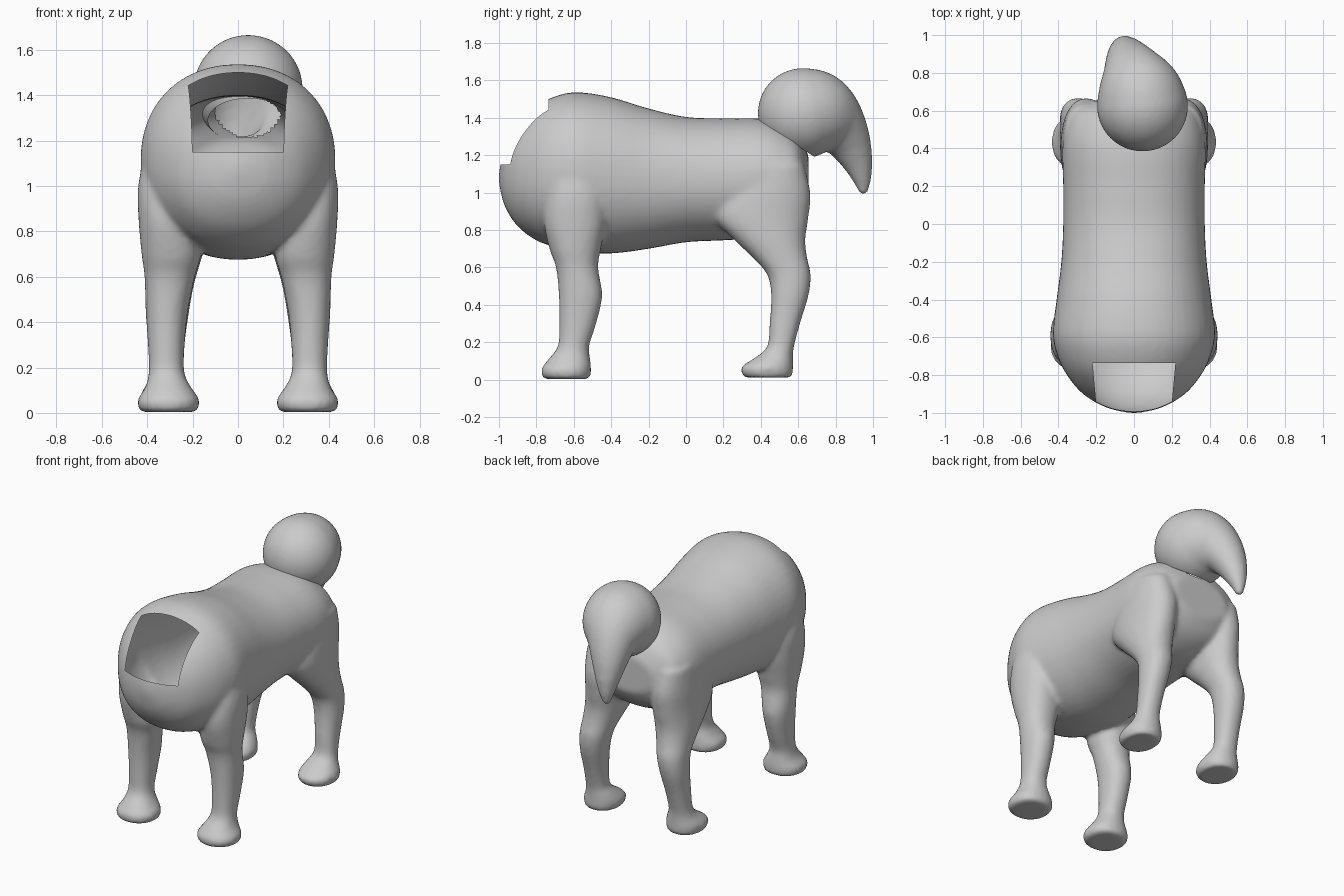
import bpy, bmesh, math
from mathutils import Vector

if "Cube" in bpy.data.objects:
    bpy.data.objects.remove(bpy.data.objects["Cube"])


def spline(rows, n):
    # Smoothly resample rows of numbers (Catmull-Rom)
    out = []
    for i in range(len(rows) - 1):
        p = [Vector(rows[max(0, min(len(rows) - 1, i + k))]) for k in (-1, 0, 1, 2)]
        for j in range(n):
            t = j / n
            out.append(0.5 * (2 * p[1] + (p[2] - p[0]) * t
                       + (2 * p[0] - 5 * p[1] + 4 * p[2] - p[3]) * t * t
                       + (3 * p[1] - p[0] - 3 * p[2] + p[3]) * t ** 3))
    return out + [Vector(rows[-1])]


def loft(bm, rows, place, power=2.0, seg=48):
    # Rows: position, min/max of the first axis, min/max of the second axis
    rings = []
    for h, a0, a1, b0, b1 in spline(rows, 5):
        ring = []
        for k in range(seg):
            c, s = math.cos(math.tau * k / seg), math.sin(math.tau * k / seg)
            c = math.copysign(abs(c) ** (2 / power), c)
            s = math.copysign(abs(s) ** (2 / power), s)
            ring.append(bm.verts.new(place(h, (a0 + a1 + (a1 - a0) * c) / 2,
                                           (b0 + b1 + (b1 - b0) * s) / 2)))
        rings.append(ring)
    for r, q in zip(rings, rings[1:]):
        for k in range(seg):
            bm.faces.new((r[k], r[(k + 1) % seg], q[(k + 1) % seg], q[k]))
    bm.faces.new(rings[0])
    bm.faces.new(rings[-1])


def fuse(name, bm, voxel, smooth):
    # Merge overlapping volumes into one smooth skin
    bmesh.ops.recalc_face_normals(bm, faces=bm.faces)
    me = bpy.data.meshes.new(name)
    bm.to_mesh(me)
    bm.free()
    ob = bpy.data.objects.new(name, me)
    bpy.context.collection.objects.link(ob)
    bpy.context.view_layer.objects.active = ob
    m = ob.modifiers.new("fuse", 'REMESH')
    m.mode = 'VOXEL'
    m.voxel_size = voxel
    s = ob.modifiers.new("soften", 'SMOOTH')
    s.factor = 0.5
    s.iterations = smooth
    for mod in ("fuse", "soften"):
        bpy.ops.object.modifier_apply(modifier=mod)
    return ob


def cut(ob, planes, inside):
    # Slice along planes, then delete the faces in the given region
    bm = bmesh.new()
    bm.from_mesh(ob.data)
    for co, no in planes:
        bmesh.ops.bisect_plane(bm, geom=bm.verts[:] + bm.edges[:] + bm.faces[:],
                               plane_co=co, plane_no=no, dist=1e-5)
    dead = [f for f in bm.faces if inside(f.calc_center_median())]
    bmesh.ops.delete(bm, geom=dead, context='FACES')
    for f in bm.faces:
        f.smooth = True
    bm.to_mesh(ob.data)
    bm.free()


# Torso: y, x range, z range
bm = bmesh.new()
torso = [(y, -w, w, b, t) for y, w, b, t in [
    (-1.0, .03, 1.05, 1.11), (-.97, .15, .93, 1.23), (-.9, .27, .82, 1.35),
    (-.8, .355, .745, 1.46), (-.7, .405, .71, 1.515), (-.58, .43, .685, 1.537),
    (-.4, .41, .675, 1.51), (-.2, .385, .70, 1.45), (0, .375, .735, 1.405),
    (.2, .375, .745, 1.397), (.4, .38, .76, 1.395), (.52, .36, .80, 1.36),
    (.6, .32, .86, 1.30), (.655, .2, .95, 1.2)]]
loft(bm, torso, lambda h, a, b: (a, h, b), 2.15)

# Legs: z, x range, y range
front_leg = [(1.2, .25, .40, -.68, -.5), (1.0, .22, .44, -.74, -.44),
             (.85, .19, .438, -.76, -.43), (.7, .165, .425, -.73, -.455),
             (.6, .19, .412, -.695, -.47), (.45, .22, .407, -.68, -.448),
             (.3, .235, .397, -.677, -.48), (.18, .237, .393, -.685, -.518),
             (.11, .205, .41, -.735, -.512), (.06, .17, .442, -.772, -.508),
             (.02, .175, .438, -.77, -.51), (.003, .19, .425, -.755, -.52)]
hind_leg = [(1.15, .15, .37, .3, .63), (1.0, .12, .385, .18, .665),
            (.87, .12, .39, .15, .655), (.75, .14, .392, .255, .638),
            (.65, .17, .39, .36, .648), (.56, .195, .39, .435, .667),
            (.45, .215, .392, .455, .655), (.3, .235, .388, .447, .61),
            (.18, .24, .39, .435, .578), (.125, .215, .405, .38, .572),
            (.07, .19, .435, .298, .572), (.03, .195, .43, .3, .57),
            (.012, .21, .42, .315, .56)]
for rows in (front_leg, hind_leg):
    for side in (-1, 1):
        loft(bm, rows, lambda h, a, b: (side * a, b, h), 2.2)
body = fuse("body_with_legs", bm, 0.015, 8)

# Neck opening in the chest, and the round opening beneath the tail
slope = 0.09
planes = [((.2, -.95, 1), (1, -slope, 0)), ((-.2, -.95, 1), (-1, -slope, 0)),
          ((0, 0, 1.15), (0, 0, 1)), ((0, -.735, 0), (0, 1, 0))]
cut(body, planes, lambda c: c.y < -.735 and c.z > 1.15
    and abs(c.x) < .2 + slope * (c.y + .95))

rim = Vector((.04, .53, 1.30))
axis = Vector((0, .547, .837))


def under_tail(c):
    d = c - rim
    h = d.dot(axis)
    return abs(h) < .15 and (d - h * axis).length < .145


cut(body, [], under_tail)

# Curled tail: spheres along a path (x, y, z, radius), cut open at its base
bm = bmesh.new()
path = [(.045, .625, 1.425, .241), (.035, .69, 1.43, .22), (.005, .78, 1.39, .168),
        (-.025, .855, 1.30, .125), (-.045, .908, 1.19, .088),
        (-.055, .938, 1.09, .054), (-.06, .948, 1.02, .028)]
for x, y, z, r in spline(path, 8):
    before = len(bm.verts)
    new = bmesh.ops.create_icosphere(bm, subdivisions=4 if r > .1 else 3, radius=r)
    bmesh.ops.translate(bm, verts=new["verts"], vec=(x, y, z))
tail = fuse("curled_tail", bm, 0.012, 6)
base = Vector((0, .39, 1.385))
cut(tail, [(base, axis)], lambda c: c.y < .72 and (c - base).dot(axis) < 0)
